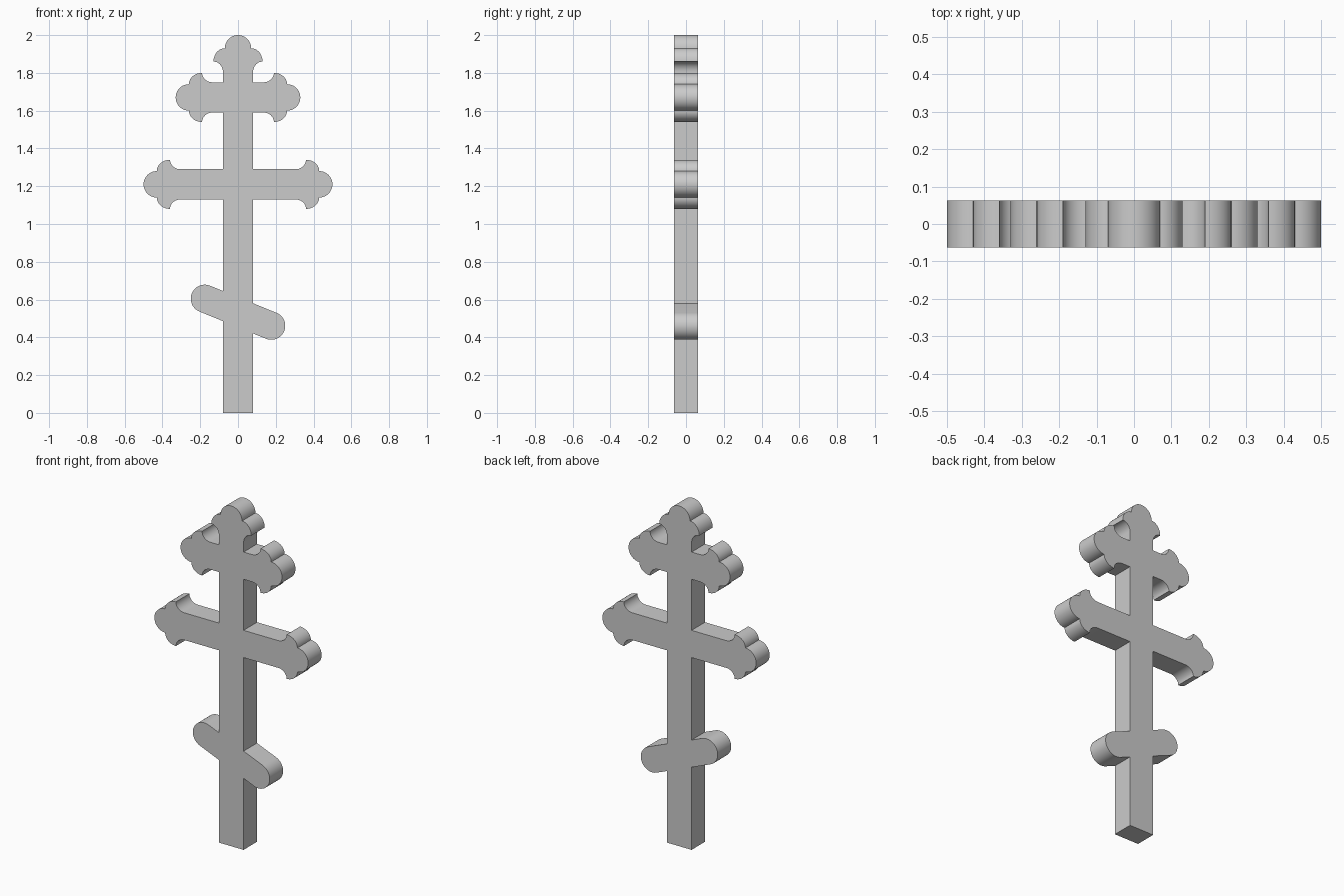
import bpy, bmesh, math

if "Cube" in bpy.data.objects:
    bpy.data.objects.remove(bpy.data.objects["Cube"])

HALF_W, HALF_T = 0.08, 0.0625   # half width of the bars, half thickness
N = 10                          # segments per quarter arc


def arc(cx, cy, rx, ry, a0, a1, n=N):
    """Points on an elliptical arc, angles in degrees."""
    pts = []
    for i in range(n + 1):
        a = math.radians(a0 + (a1 - a0) * i / n)
        pts.append((cx + rx * math.cos(a), cy + ry * math.sin(a)))
    return pts


# Half of a three-lobed bar end: (distance past the tip, height off the bar axis)
lobe = arc(-0.195, 0.13, 0.055, 0.05, -90, 0)      # hollow
lobe += arc(-0.14, 0.07, 0.07, 0.06, 90, 0)[1:]    # side lobe
lobe += arc(-0.07, 0.0, 0.07, 0.07, 90, 0)[1:]     # tip lobe


def bar_end(tip, z):
    """Outline of a horizontal bar end, from its lower to its upper edge."""
    lower = [(tip + d, z - h) for d, h in lobe]
    upper = [(tip + d, z + h) for d, h in reversed(lobe[:-1])]
    return [(HALF_W, z - HALF_W)] + lower + upper + [(HALF_W, z + HALF_W)]


def foot_end(tilt, z=0.533, reach=0.176, r=0.074):
    """Outline of one rounded end of the slanted footrest."""
    slope = math.tan(math.radians(tilt))
    half = r / math.cos(math.radians(tilt))
    zc = z + HALF_W * slope
    cap = arc(reach, z + reach * slope, r, r, tilt - 90, tilt + 90, 2 * N)
    return [(HALF_W, zc - half)] + cap + [(HALF_W, zc + half)]


def side(tilt):
    """One side of the outline, from the base to the top."""
    pts = [(HALF_W, 0.0)] + foot_end(tilt)
    pts += bar_end(0.5, 1.21) + bar_end(0.33, 1.67)
    pts += [(h, 2.0 + d) for d, h in lobe]
    return pts


# Full outline: the footrest falls to the right and rises to the left
outline = side(-22.2) + [(-x, z) for x, z in reversed(side(22.2)[:-1])]

# Extrude the outline through the thickness
bm = bmesh.new()
face = bm.faces.new([bm.verts.new((x, -HALF_T, z)) for x, z in outline])
ext = bmesh.ops.extrude_face_region(bm, geom=[face], use_keep_orig=True)
moved = [v for v in ext["geom"] if isinstance(v, bmesh.types.BMVert)]
bmesh.ops.translate(bm, verts=moved, vec=(0, 2 * HALF_T, 0))
bmesh.ops.recalc_face_normals(bm, faces=bm.faces)

mesh = bpy.data.meshes.new("three_bar_cross")
bm.to_mesh(mesh)
bm.free()
cross = bpy.data.objects.new("three_bar_cross", mesh)
bpy.context.collection.objects.link(cross)

bpy.context.view_layer.objects.active = cross
cross.select_set(True)
bpy.ops.object.shade_smooth_by_angle(angle=math.radians(30))
